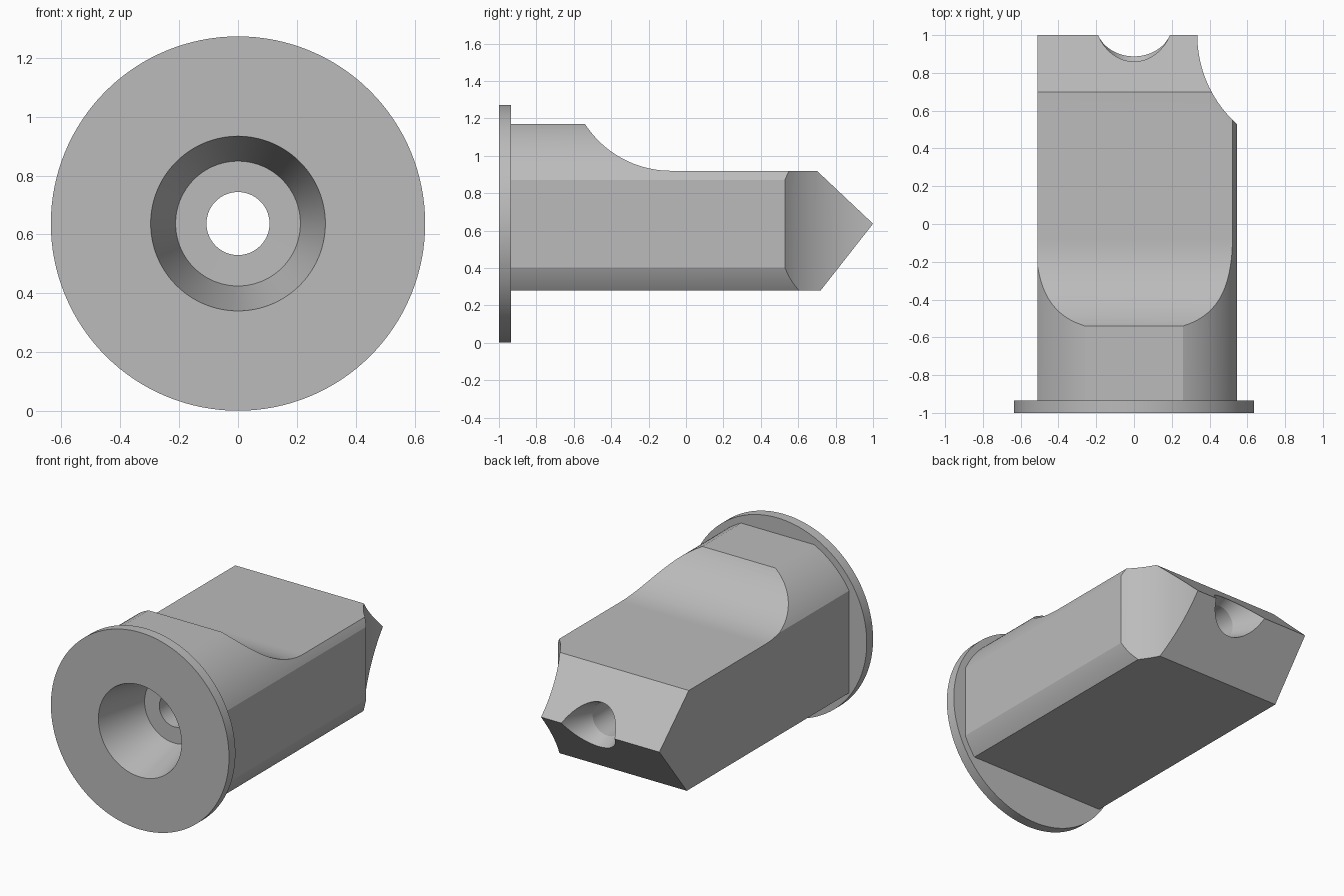
import bpy, bmesh, math
from mathutils import Vector

if "Cube" in bpy.data.objects:
    bpy.data.objects.remove(bpy.data.objects["Cube"], do_unlink=True)

AXIS_Z = 0.637      # height of the bore axis
BODY_R = 0.593      # radius of the rounded body
STEPS = 24

steel = bpy.data.materials.new("plain grey")
steel.use_nodes = True
grey = (0.5, 0.5, 0.5, 1)
steel.diffuse_color = grey
steel.node_tree.nodes["Principled BSDF"].inputs["Base Color"].default_value = grey


def make_object(name, bm):
    bmesh.ops.recalc_face_normals(bm, faces=bm.faces)
    mesh = bpy.data.meshes.new(name)
    bm.to_mesh(mesh)
    bm.free()
    mesh.materials.append(steel)
    ob = bpy.data.objects.new(name, mesh)
    bpy.context.collection.objects.link(ob)
    return ob


def prism(name, points, direction):
    """Extrude a closed outline along a direction."""
    bm = bmesh.new()
    face = bm.faces.new([bm.verts.new(p) for p in points])
    new = bmesh.ops.extrude_face_region(bm, geom=[face])["geom"]
    verts = [g for g in new if isinstance(g, bmesh.types.BMVert)]
    bmesh.ops.translate(bm, verts=verts, vec=Vector(direction))
    return make_object(name, bm)


def lathe(name, profile, sides=128):
    """Solid of rings (y, radius) around the bore axis."""
    bm = bmesh.new()
    rings = []
    for y, r in profile:
        angles = [math.tau * i / sides for i in range(sides)]
        rings.append([bm.verts.new((r * math.cos(a), y, AXIS_Z + r * math.sin(a)))
                      for a in angles])
    for a, b in zip(rings, rings[1:]):
        for i in range(sides):
            j = (i + 1) % sides
            bm.faces.new((a[i], a[j], b[j], b[i]))
    bm.faces.new(rings[0])
    bm.faces.new(rings[-1])
    return make_object(name, bm)


def arc(cu, cv, r, start, end):
    """Points of an arc between two angles."""
    angles = [start + (end - start) * i / STEPS for i in range(STEPS + 1)]
    return [(cu + r * math.cos(a), cv + r * math.sin(a)) for a in angles]


def combine(target, tool, operation):
    mod = target.modifiers.new(operation, "BOOLEAN")
    mod.operation = operation
    mod.solver = "EXACT"
    mod.object = tool
    bpy.context.view_layer.objects.active = target
    bpy.ops.object.modifier_apply(modifier=mod.name)
    bpy.data.objects.remove(tool, do_unlink=True)


# Body section: rounded, with flats on all sides and one square corner
top_angle = math.asin((1.17 - AXIS_Z) / BODY_R)
left_angle = math.acos(0.545 / BODY_R)
right_angle = math.acos(-0.51 / BODY_R)
low_angle = math.asin((0.28 - AXIS_Z) / BODY_R)
section = (arc(0, AXIS_Z, BODY_R, low_angle, -left_angle)
           + arc(0, AXIS_Z, BODY_R, left_angle, top_angle)
           + arc(0, AXIS_Z, BODY_R, math.pi - top_angle, right_angle)
           + [(-0.51, 0.28)])
body = prism("punch_body", [(x, -0.96, z) for x, z in section], (0, 2.1, 0))

# Side outline: scooped top and wedge tip
scoop_r = 0.548
outline = arc(-0.08, 0.92 + scoop_r, scoop_r, -math.pi / 2, -math.pi * 0.9)
outline += [(-0.61, 1.4), (-1.1, 1.4), (-1.1, 0), (0.5, 0), (1, AXIS_Z), (0.70, 0.92)]
side = prism("side_outline", [(-1, y, z) for y, z in outline], (2, 0, 0))
combine(body, side, "INTERSECT")

# Concave relief at one corner of the tip
relief_points = arc(0.969, 1.0, 0.634, 0, math.tau)[:-1]
fine = [(0.969 + 0.634 * math.cos(math.tau * i / 128),
         1.0 + 0.634 * math.sin(math.tau * i / 128)) for i in range(128)]
relief = prism("corner_relief", [(x, y, -0.2) for x, y in fine], (0, 0, 1.8))
combine(body, relief, "DIFFERENCE")

# Round flange at the front
combine(body, lathe("flange", [(-1, 0.636), (-0.935, 0.636)]), "UNION")

# Stepped bore, flared at both ends
bore = lathe("bore", [(-1.1, 0.321), (-0.65, 0.212), (-0.6499, 0.107),
                      (0.80, 0.107), (1.1, 0.231)])
combine(body, bore, "DIFFERENCE")

# Smooth curved faces, crisp edges
bpy.ops.object.select_all(action="DESELECT")
body.select_set(True)
bpy.context.view_layer.objects.active = body
bpy.ops.object.shade_smooth_by_angle(angle=math.radians(15))
